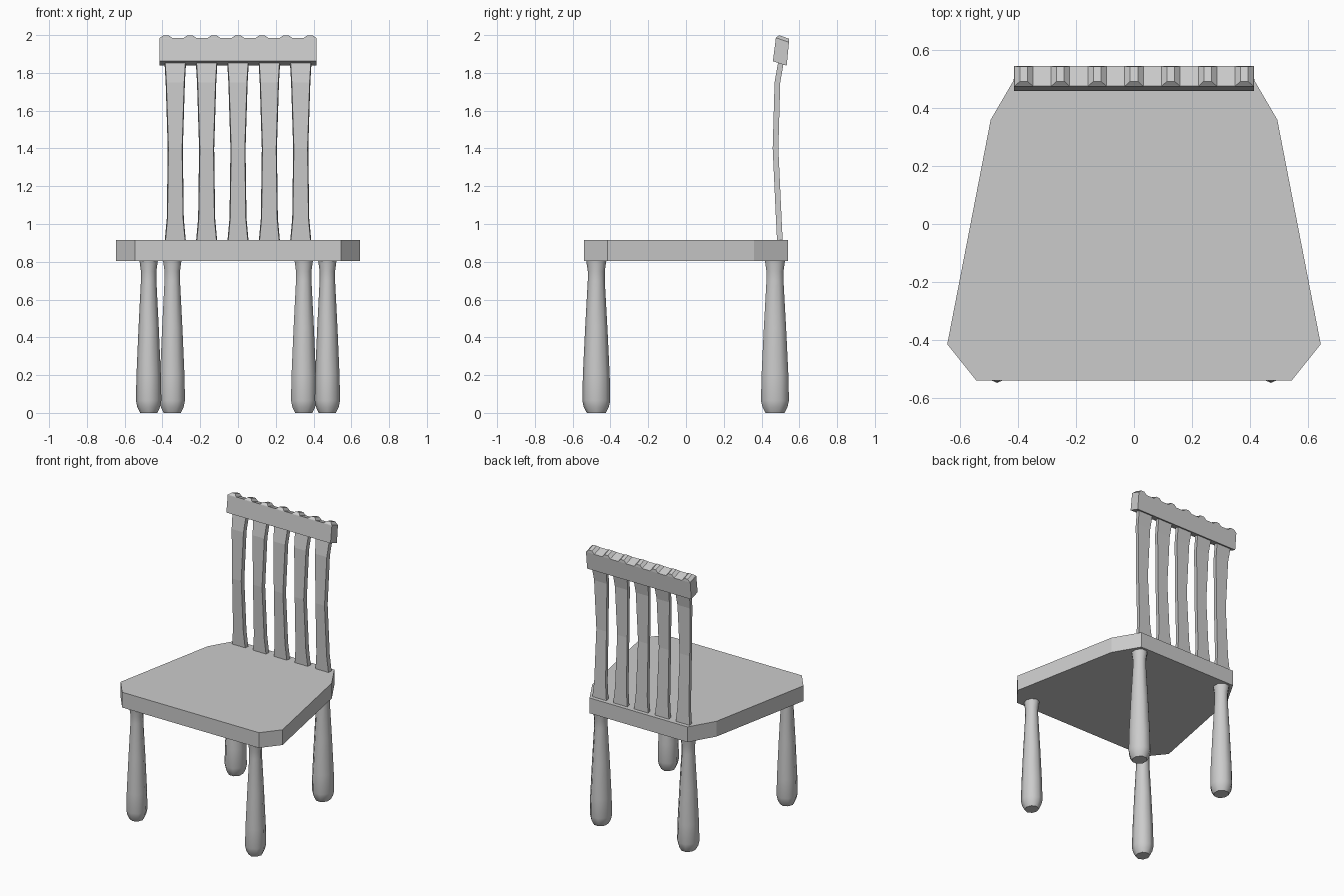
import bpy, bmesh, math
from mathutils import Vector

cube = bpy.data.objects.get("Cube")
if cube:
    bpy.data.objects.remove(cube)

GREY = (0.6, 0.6, 0.6, 1)
mat = bpy.data.materials.new("grey")
mat.use_nodes = True
mat.diffuse_color = GREY
mat.node_tree.nodes["Principled BSDF"].inputs["Base Color"].default_value = GREY


def loft(name, rings, smooth=False):
    """Skin a list of equal-length point rings and cap both ends."""
    bm = bmesh.new()
    loops = [[bm.verts.new(p) for p in ring] for ring in rings]
    n = len(loops[0])
    for a, b in zip(loops, loops[1:]):
        for i in range(n):
            j = (i + 1) % n
            bm.faces.new((a[i], a[j], b[j], b[i]))
    bm.faces.new(loops[0][::-1])
    bm.faces.new(loops[-1])
    bmesh.ops.recalc_face_normals(bm, faces=bm.faces)
    mesh = bpy.data.meshes.new(name)
    bm.to_mesh(mesh)
    bm.free()
    mesh.materials.append(mat)
    obj = bpy.data.objects.new(name, mesh)
    bpy.context.collection.objects.link(obj)
    if smooth:
        bpy.ops.object.select_all(action='DESELECT')
        obj.select_set(True)
        bpy.context.view_layer.objects.active = obj
        bpy.ops.object.shade_smooth_by_angle(angle=math.radians(50))
    return obj


# Seat: tapered slab with clipped corners
half = [(0.545, -0.54), (0.645, -0.415), (0.495, 0.36), (0.39, 0.54)]
outline = half + [(-x, y) for x, y in reversed(half)]
loft("seat", [[(x, y, z) for x, y in outline] for z in (0.805, 0.915)])

# Legs: turned club shapes, (height, radius)
LEG = [(0, 0.05), (0.03, 0.066), (0.065, 0.074), (0.2, 0.071), (0.45, 0.059),
       (0.7, 0.045), (0.75, 0.045), (0.81, 0.054)]


def leg(name, cx, cy, turn):
    fit = 1 / math.cos(turn)
    rings = []
    for z, r in LEG:
        ring = []
        for i in range(8):
            a = turn + i * math.pi / 4
            ring.append((cx + 0.91 * r * fit * math.cos(a), cy + r * fit * math.sin(a), z))
        rings.append(ring)
    loft(name, rings, smooth=True)


for side, s in (("left", 1), ("right", -1)):
    leg("front_leg_" + side, s * 0.473, -0.475, 0)
    leg("back_leg_" + side, s * 0.348, 0.471, math.pi / 8)

# Back slats: curved and waisted, (height, front y, half width)
SLAT = [(0.91, 0.482, 0.052), (1.03, 0.476, 0.041), (1.4, 0.459, 0.036),
        (1.75, 0.469, 0.047), (1.87, 0.49, 0.054)]
for k in range(-2, 3):
    cx = k * 0.166
    rings = []
    for z, y, w in SLAT:
        back = w + 0.004
        rings.append([(cx - w, y, z), (cx + w, y, z),
                      (cx + back, y + 0.03, z), (cx - back, y + 0.03, z)])
    loft(f"back_slat_{k + 3}", rings)

# Top rail: tilted bar
section = [(0.46, 1.862), (0.476, 1.986), (0.545, 1.962), (0.533, 1.838)]
loft("top_rail", [[(x, y, z) for y, z in section] for x in (-0.415, 0.415)])

# Bumps along the rail top: low tapered blocks following its tilt
front, rear = Vector(section[1]), Vector(section[2])
up = Vector((0.33, 0.94))


def bump_ring(cx, w, t0, t1, h):
    a = front.lerp(rear, t0) + up * h
    b = front.lerp(rear, t1) + up * h
    return [(cx - w, *a), (cx + w, *a), (cx + w, *b), (cx - w, *b)]


for k in range(-3, 4):
    cx = k * 0.127
    loft(f"rail_bump_{k + 4}", [bump_ring(cx, 0.032, 0, 1, -0.004),
                                bump_ring(cx, 0.032, 0, 1, 0),
                                bump_ring(cx, 0.013, 0.16, 0.9, 0.018)])
